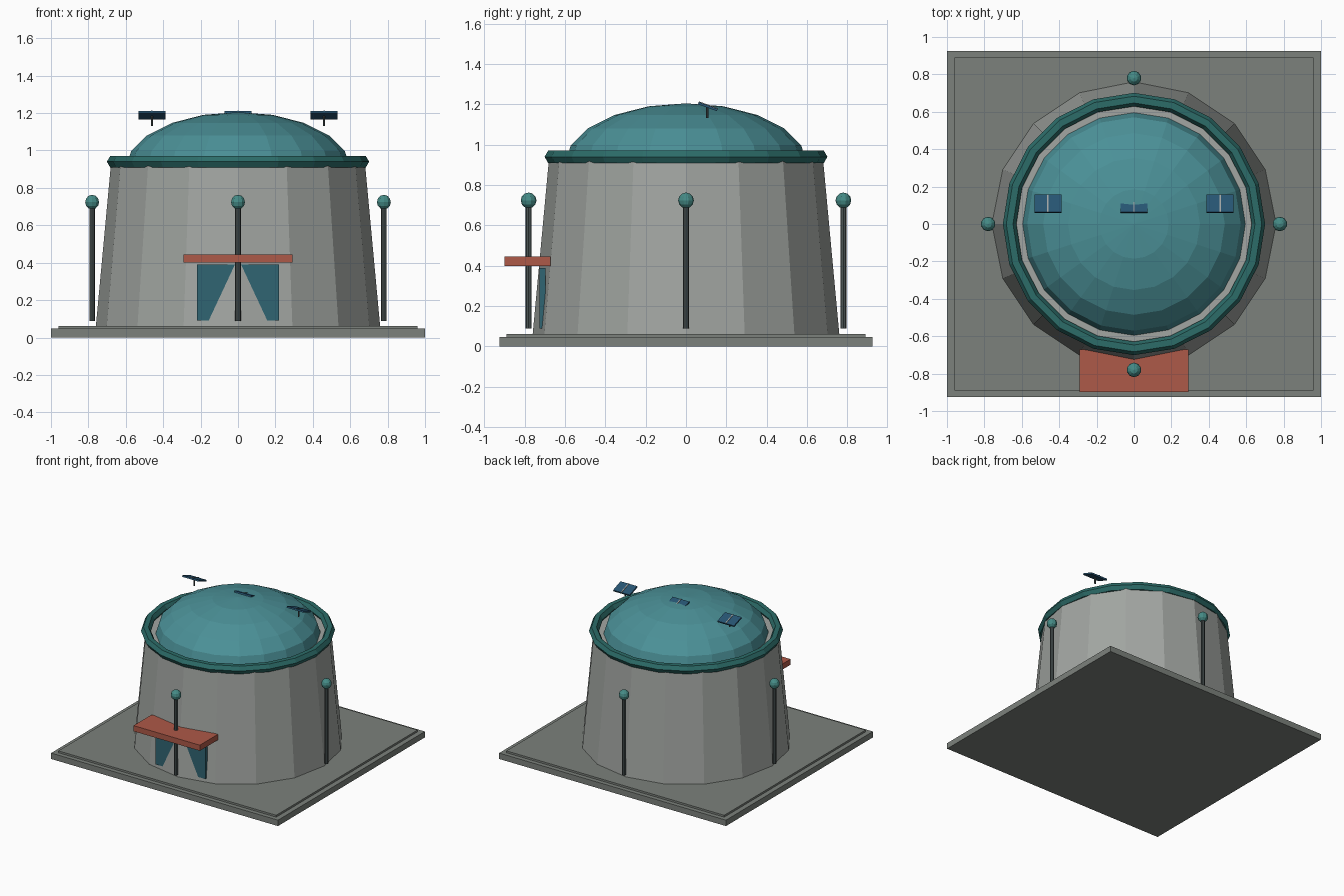
import bpy
from math import radians, pi

if "Cube" in bpy.data.objects:
    bpy.data.objects.remove(bpy.data.objects["Cube"])


def material(name, rgb):
    m = bpy.data.materials.new(name)
    m.diffuse_color = (*rgb, 1)
    m.use_nodes = True
    m.node_tree.nodes["Principled BSDF"].inputs["Base Color"].default_value = m.diffuse_color
    return m


STONE = material("stone", (0.20, 0.22, 0.20))
WALL = material("wall_grey", (0.36, 0.38, 0.36))
DOME = material("dome_teal", (0.07, 0.28, 0.31))
TRIM = material("trim_teal", (0.025, 0.15, 0.14))
DOOR = material("door_blue", (0.03, 0.13, 0.17))
CLAY = material("clay_red", (0.42, 0.10, 0.065))
METAL = material("dark_metal", (0.07, 0.09, 0.09))
PANEL = material("panel_blue", (0.02, 0.09, 0.17))
LAMP = material("lamp_teal", (0.06, 0.26, 0.24))
LIGHT = material("light_metal", (0.36, 0.38, 0.37))


def finish(name, mat):
    ob = bpy.context.object
    ob.name = name
    ob.data.materials.append(mat)
    return ob


def box(name, size, loc, mat, rot=(0, 0, 0)):
    bpy.ops.mesh.primitive_cube_add(size=1, location=loc, rotation=rot)
    ob = finish(name, mat)
    ob.scale = size
    return ob


def cone(name, r1, r2, z0, z1, sides, mat, x=0, y=0):
    bpy.ops.mesh.primitive_cone_add(vertices=sides, radius1=r1, radius2=r2, depth=z1 - z0,
                                    location=(x, y, (z0 + z1) / 2))
    return finish(name, mat)


# stepped plinth
box("plinth", (2.0, 1.85, 0.047), (0, 0, 0.0235), STONE)
box("plinth_top", (1.92, 1.78, 0.03), (0, 0, 0.047), STONE)

# tapering drum wall
cone("drum_wall", 0.76, 0.68, 0.06, 0.92, 16, WALL)

# dome, flattened sphere sunk into the drum
bpy.ops.mesh.primitive_uv_sphere_add(segments=20, ring_count=10, radius=0.6, location=(0, 0, 0.905))
finish("dome", DOME).scale = (1, 1, 0.5)

# rim ring
bpy.ops.mesh.primitive_torus_add(major_segments=20, minor_segments=6, major_radius=0.665,
                                 minor_radius=0.036, location=(0, 0, 0.94))
finish("rim_ring", TRIM)

# entrance
box("door", (0.44, 0.03, 0.30), (0, -0.711, 0.24), DOOR)
box("door_canopy", (0.585, 0.227, 0.045), (0, -0.785, 0.4225), CLAY)

# lamp posts on four sides
for i, (x, y) in enumerate([(0.78, 0), (0, 0.78), (-0.78, 0), (0, -0.78)]):
    cone(f"lamp_post_{i}", 0.015, 0.015, 0.088, 0.72, 8, METAL, x, y)
    bpy.ops.mesh.primitive_uv_sphere_add(segments=10, ring_count=6, radius=0.039, location=(x, y, 0.724))
    finish(f"lamp_globe_{i}", LAMP)

# tilted solar panels on short stems
for i, x in enumerate((-0.46, 0, 0.46)):
    tilt = (radians(-20), 0, 0)
    box(f"solar_panel_{i}", (0.146, 0.1, 0.012), (x, 0.108, 1.189), PANEL, tilt)
    box(f"panel_divider_{i}", (0.008, 0.1, 0.004), (x, 0.1105, 1.196), LIGHT, tilt)
    cone(f"panel_stem_{i}", 0.006, 0.006, 1.132, 1.188, 6, METAL, x, 0.106)
